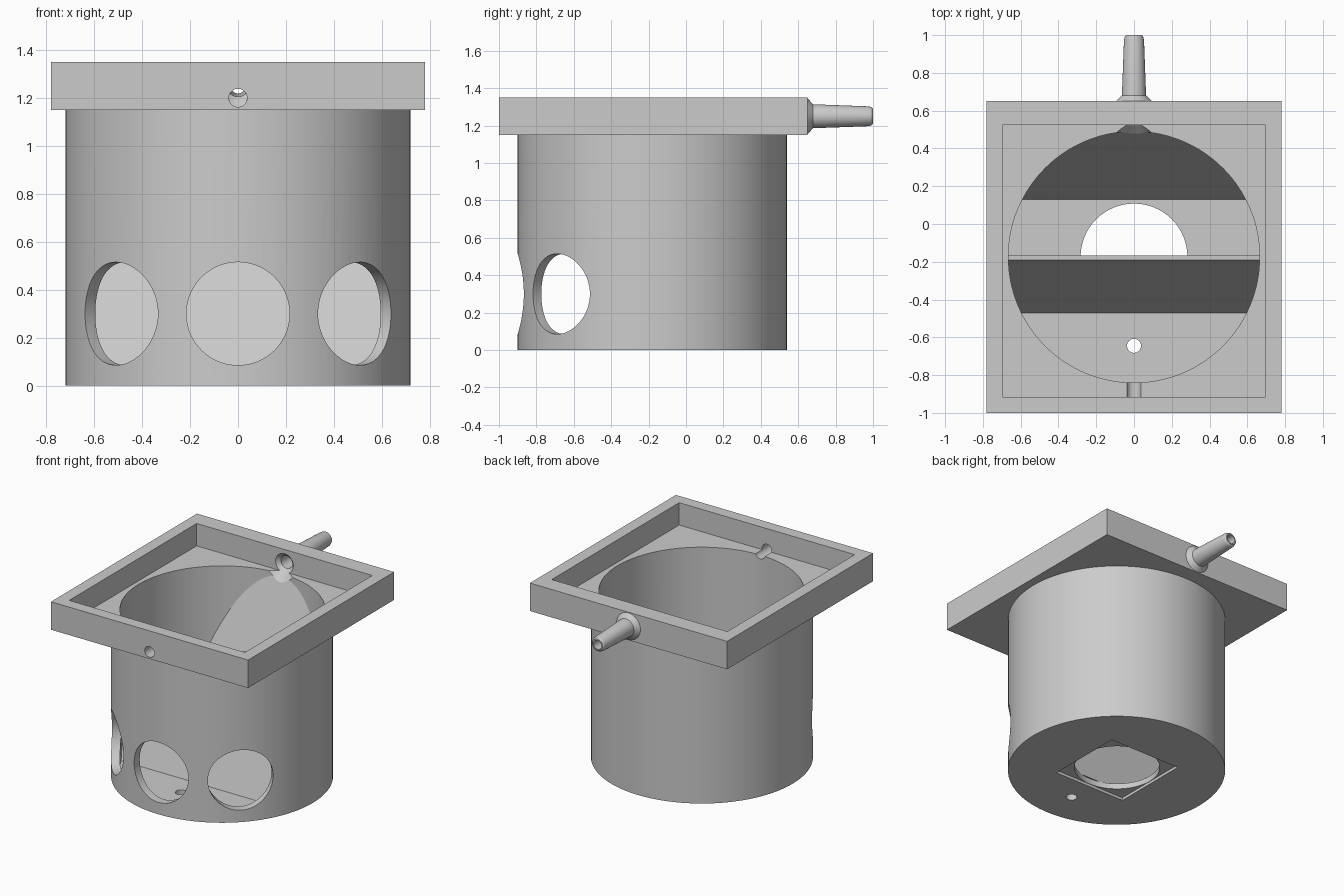
import bpy, bmesh, math
from mathutils import Matrix, Vector

cube = bpy.data.objects.get("Cube")
if cube:
    bpy.data.objects.remove(cube, do_unlink=True)

grey = bpy.data.materials.new("plain grey")
grey.use_nodes = True
grey.diffuse_color = (0.6, 0.6, 0.6, 1)
grey.node_tree.nodes["Principled BSDF"].inputs["Base Color"].default_value = (0.6, 0.6, 0.6, 1)

AXIS_Y = -0.18      # vertical axis of the cup
FLOOR = 0.06        # top of the cup floor
LEDGE = 1.19        # floor of the tray recess


def finish(name, bm):
    bmesh.ops.recalc_face_normals(bm, faces=bm.faces)
    mesh = bpy.data.meshes.new(name)
    bm.to_mesh(mesh)
    bm.free()
    mesh.materials.append(grey)
    ob = bpy.data.objects.new(name, mesh)
    bpy.context.collection.objects.link(ob)
    return ob


def box(name, low, high):
    bm = bmesh.new()
    bmesh.ops.create_cube(bm, size=1)
    low, high = Vector(low), Vector(high)
    bmesh.ops.scale(bm, vec=high - low, verts=bm.verts)
    bmesh.ops.translate(bm, vec=(low + high) / 2, verts=bm.verts)
    return finish(name, bm)


def rod(name, start, end, radius, sides=48):
    """Cylinder between two points."""
    start, end = Vector(start), Vector(end)
    axis = end - start
    turn = axis.to_track_quat('Z', 'Y').to_matrix().to_4x4()
    bm = bmesh.new()
    bmesh.ops.create_cone(bm, cap_ends=True, segments=sides, radius1=radius, radius2=radius,
                          depth=axis.length,
                          matrix=Matrix.Translation((start + end) / 2) @ turn)
    return finish(name, bm)


def turned(name, profile, height, sides=40):
    """Solid turned about a front-to-back axis; profile holds (y, radius)."""
    bm = bmesh.new()
    rings = []
    for y, r in profile:
        rings.append([bm.verts.new((r * math.cos(a), y, height + r * math.sin(a)))
                      for a in (math.tau * i / sides for i in range(sides))])
    for a, b in zip(rings, rings[1:]):
        for i in range(sides):
            j = (i + 1) % sides
            bm.faces.new((a[i], a[j], b[j], b[i]))
    bm.faces.new(rings[0])
    bm.faces.new(rings[-1])
    return finish(name, bm)


def prism(name, outline, half_width):
    """Side outline of (y, z) points stretched across x."""
    bm = bmesh.new()
    face = bm.faces.new([bm.verts.new((-half_width, y, z)) for y, z in outline])
    moved = bmesh.ops.extrude_face_region(bm, geom=[face])["geom"]
    bmesh.ops.translate(bm, vec=(2 * half_width, 0, 0),
                        verts=[v for v in moved if isinstance(v, bmesh.types.BMVert)])
    return finish(name, bm)


def combine(ob, other, operation='DIFFERENCE', keep=False):
    mod = ob.modifiers.new("combine", 'BOOLEAN')
    mod.object, mod.operation, mod.solver = other, operation, 'EXACT'
    bpy.context.view_layer.objects.active = ob
    bpy.ops.object.modifier_apply(modifier=mod.name)
    if not keep:
        bpy.data.objects.remove(other, do_unlink=True)


# Housing: round cup joined to a rectangular tray
housing = rod("housing", (0, AXIS_Y, 0), (0, AXIS_Y, 1.17), 0.72, 128)
combine(housing, box("tray", (-0.78, -1, 1.15), (0.78, 0.65, 1.35)), 'UNION')
combine(housing, box("tray_recess", (-0.695, -0.915, LEDGE), (0.695, 0.525, 1.5)))
combine(housing, rod("cup_bore", (0, AXIS_Y + 0.005, FLOOR), (0, AXIS_Y + 0.005, 1.3), 0.665, 128))

# Three round windows around the front of the cup
for degrees in (-45, 0, 45):
    out = Vector((math.sin(math.radians(degrees)), -math.cos(math.radians(degrees)), 0))
    centre = Vector((0, AXIS_Y, 0.3))
    combine(housing, rod("window", centre + out * 0.6, centre + out * 0.9, 0.215, 64))

# Floor openings: square seat, large round hole and small drain
combine(housing, box("seat", (-0.285, AXIS_Y - 0.28, -0.1), (0.285, AXIS_Y + 0.29, 0.02)))
combine(housing, rod("floor_hole", (0, AXIS_Y + 0.005, -0.1), (0, AXIS_Y + 0.005, 0.1), 0.283, 64))
combine(housing, rod("drain", (0, -0.645, -0.1), (0, -0.645, 0.1), 0.037))

# Small hole through the front wall of the tray
combine(housing, rod("front_hole", (0, -1.1, 1.2), (0, -0.8, 1.2), 0.038))

# Tapered hose nozzle on the back
nozzle = turned("nozzle", [(0.6, 0.095), (0.65, 0.095), (0.68, 0.064),
                           (0.975, 0.053), (0.993, 0.048), (1.0, 0.04)], 1.25)

# Steep ramp filling the back of the cup
ramp = prism("back_ramp", [(0.13, FLOOR), (0.49, 1.17), (0.6, 1.17),
                           (0.6, 0.04), (0.13, 0.04)], 0.8)
combine(ramp, rod("ramp_trim", (0, AXIS_Y, 0), (0, AXIS_Y, 1.3), 0.69, 128), 'INTERSECT')

# Thin leaning plate across the middle of the cup
plate = prism("divider_plate", [(-0.47, FLOOR), (-0.19, 0.91), (-0.168, 0.91),
                                (-0.448, FLOOR)], 0.8)
combine(plate, rod("plate_trim", (0, AXIS_Y, 0), (0, AXIS_Y, 1.3), 0.69, 128), 'INTERSECT')

# Flared bore running from the cup through the nozzle
bore = turned("nozzle_bore", [(0.46, 0.135), (0.55, 0.045), (1.05, 0.03)], 1.25)
for part in (housing, nozzle, ramp):
    combine(part, bore, keep=True)
bpy.data.objects.remove(bore, do_unlink=True)

# Smooth the round walls and keep the edges crisp
for part in (housing, nozzle, ramp, plate):
    bpy.ops.object.select_all(action='DESELECT')
    part.select_set(True)
    bpy.context.view_layer.objects.active = part
    bpy.ops.object.shade_smooth_by_angle(angle=math.radians(20))
